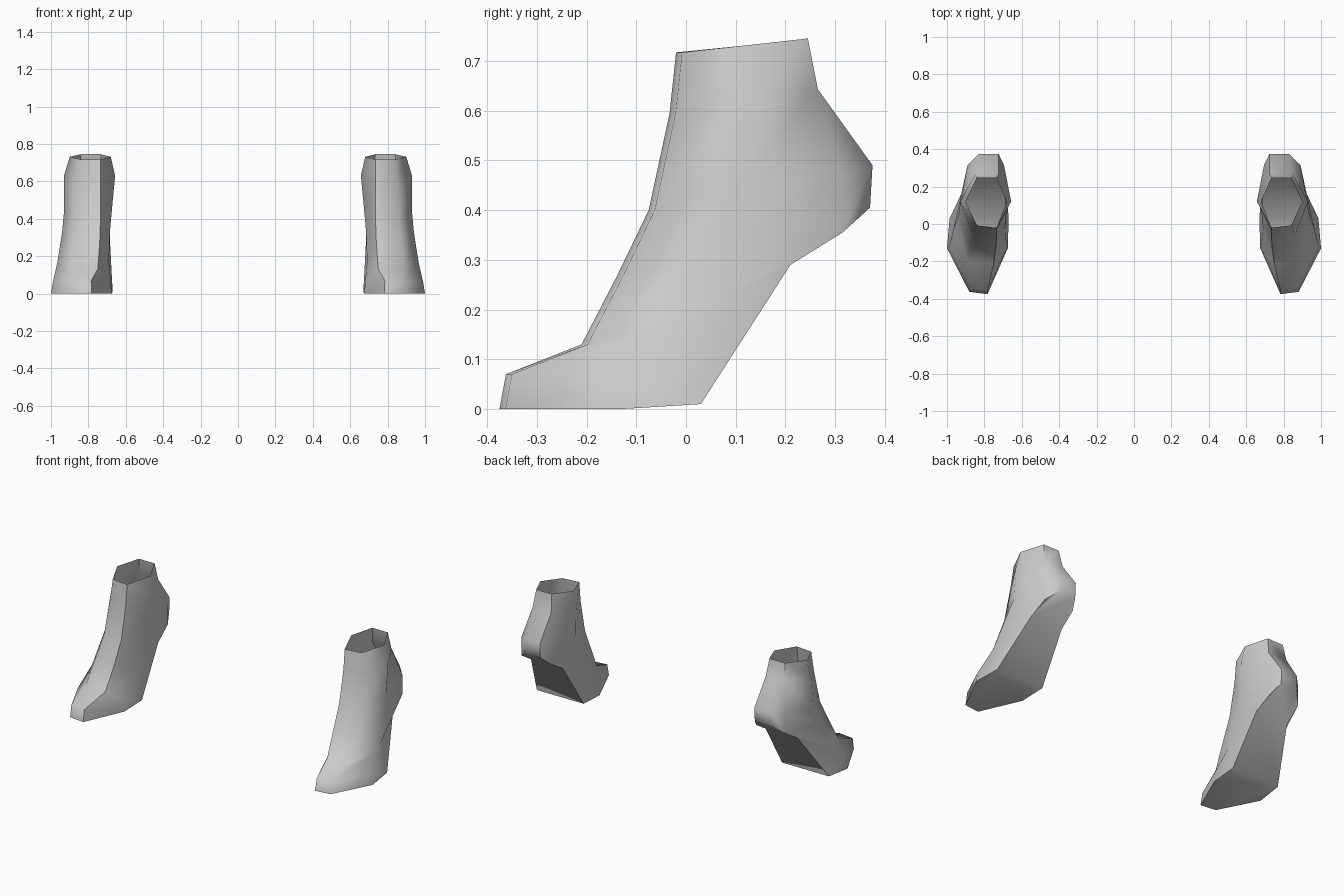
import bpy, bmesh, math

if "Cube" in bpy.data.objects:
    bpy.data.objects.remove(bpy.data.objects["Cube"])

skin = bpy.data.materials.new("light_grey")
skin.diffuse_color = (0.6, 0.6, 0.6, 1)
skin.use_nodes = True
skin.node_tree.nodes["Principled BSDF"].inputs["Base Color"].default_value = skin.diffuse_color

# Each ring: front, side, heel side, back as (inner x, outer x, y, z)
RINGS = [
    [(.735, .84, -.02, .717), (.68, .90, .12, .731), (.735, .84, .245, .745), (.735, .84, .245, .745)],
    [(.735, .85, -.033, .595), (.657, .93, .12, .63), (.725, .85, .265, .643), (.725, .85, .265, .643)],
    [(.735, .86, -.075, .40), (.675, .93, .10, .44), (.695, .89, .315, .47), (.724, .83, .375, .49)],
    [(.74, .875, -.14, .265), (.685, .94, .04, .33), (.695, .89, .315, .355), (.724, .83, .37, .405)],
    [(.75, .89, -.21, .13), (.69, .965, -.03, .17), (.685, .90, .21, .29), (.685, .90, .21, .29)],
    [(.785, .88, -.362, .07), (.68, .99, -.13, .06), (.67, .986, .03, .01), (.67, .986, .03, .01)],
    [(.783, .88, -.375, 0), (.675, 1.0, -.13, 0), (.67, .986, .03, .01), (.67, .986, .03, .01)],
]


def build_foot(name, sign):
    bm = bmesh.new()
    loops = []
    for ring in RINGS:
        inner = [bm.verts.new((sign * a, y, z)) for a, b, y, z in ring]
        # The outer front edge sits slightly further back
        outer = [bm.verts.new((sign * b, y + (.012 if i == 0 else 0), z))
                 for i, (a, b, y, z) in enumerate(ring)]
        loops.append(inner + outer[::-1])
    # Skin the rings, leaving the ankle open
    for top, low in zip(loops, loops[1:]):
        for i in range(8):
            j = (i + 1) % 8
            bm.faces.new((top[i], top[j], low[j], low[i]))
    # Sole
    bm.faces.new(loops[-1])
    bmesh.ops.remove_doubles(bm, verts=bm.verts, dist=.0005)
    bmesh.ops.recalc_face_normals(bm, faces=bm.faces)
    mesh = bpy.data.meshes.new(name)
    bm.to_mesh(mesh)
    bm.free()
    mesh.materials.append(skin)
    foot = bpy.data.objects.new(name, mesh)
    bpy.context.collection.objects.link(foot)
    bpy.ops.object.select_all(action='DESELECT')
    foot.select_set(True)
    bpy.context.view_layer.objects.active = foot
    bpy.ops.object.shade_smooth_by_angle(angle=math.radians(60))


build_foot("right_foot", 1)
build_foot("left_foot", -1)
